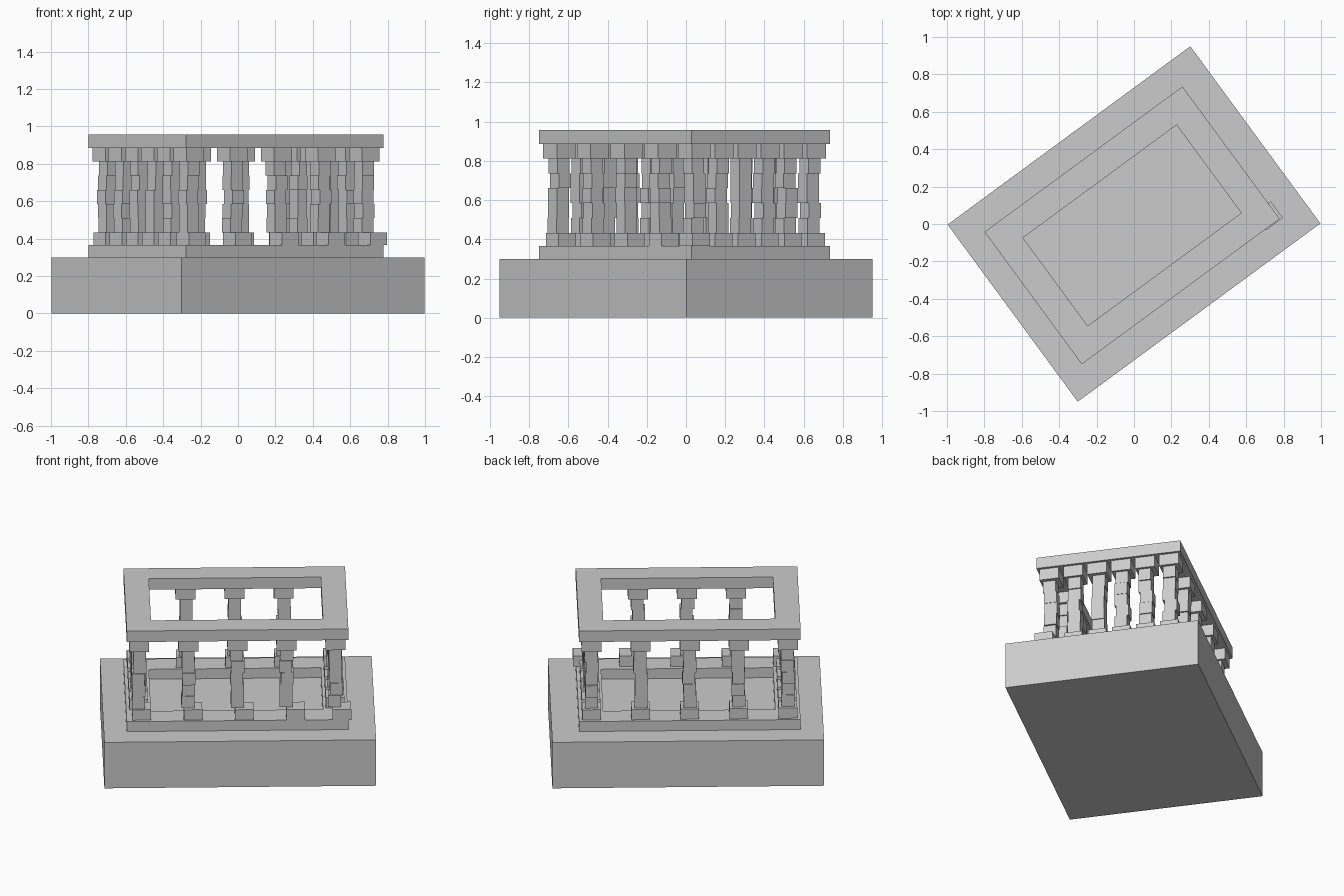
import bpy
import bmesh
import math
import random
from mathutils import Matrix, Vector

if "Cube" in bpy.data.objects:
    bpy.data.objects.remove(bpy.data.objects["Cube"])

random.seed(4)
TURN = Matrix.Rotation(math.radians(36.3), 4, 'Z')   # whole ruin is turned on the grid

stone = bpy.data.materials.new("grey stone")
stone.diffuse_color = (0.6, 0.6, 0.6, 1)
stone.use_nodes = True
stone.node_tree.nodes["Principled BSDF"].inputs["Base Color"].default_value = stone.diffuse_color


def build(name, boxes):
    """One object from boxes given as (u0, u1, v0, v1, z0, z1) in the turned frame."""
    bm = bmesh.new()
    for u0, u1, v0, v1, z0, z1 in boxes:
        m = Matrix.Translation(Vector(((u0 + u1) / 2, (v0 + v1) / 2, (z0 + z1) / 2)))
        m = m @ Matrix.Diagonal((u1 - u0, v1 - v0, z1 - z0, 1))
        bmesh.ops.create_cube(bm, size=1, matrix=TURN @ m)
    mesh = bpy.data.meshes.new(name)
    bm.to_mesh(mesh)
    bm.free()
    mesh.materials.append(stone)
    ob = bpy.data.objects.new(name, mesh)
    bpy.context.collection.objects.link(ob)


def block(u, v, w, z0, z1):
    return (u - w / 2, u + w / 2, v - w / 2, v + w / 2, z0, z1)


U0, U1, V = -0.669, 0.644, 0.439     # outer edges of the courses
W = 0.147                            # width of a course


def course(name, z0, z1, long_n, short_n):
    """Rectangular ring of stone blocks."""
    boxes = []
    step = (U1 - U0) / long_n
    for i in range(long_n):
        for v in (-V, V - W):
            boxes.append((U0 + i * step, U0 + (i + 1) * step, v, v + W, z0, z1))
    step = 2 * (V - W) / short_n
    for i in range(short_n):
        for u in (U0, U1 - W):
            v = -V + W + i * step
            boxes.append((u, u + W, v, v + step, z0, z1))
    build(name, boxes)


# Platform and the two block courses
build("platform", [(-0.805, 0.805, -0.5875, 0.5875, 0, 0.3)])
course("lower_course", 0.3, 0.365, 5, 2)
course("lintel", 0.885, 0.957, 3, 2)

# Column places: 5 along each long side, 6 along each short side
us = [-0.595 + 0.291 * i for i in range(5)]
vs = [-0.365 + 0.146 * i for i in range(6)]
places = [(u, v) for u in us for v in (vs[0], vs[-1])]
places += [(u, v) for u in (us[0], us[-1]) for v in vs[1:-1]]

for n, (u, v) in enumerate(places):
    # base stones of the front row have slipped sideways
    front = v < -0.36
    slip = 0.015 + 0.04 * min(1, (u + 0.6) / 0.9) if front else 0
    if front and u > 0.5:
        slip = 0.037
    out = -0.025 * (u + 0.6) / 1.17 if front else 0
    boxes = [block(u + slip, v + out, 0.11, 0.365, 0.433)]
    # five slightly uneven drums
    for k in range(5):
        du, dv = random.uniform(-0.006, 0.006), random.uniform(-0.006, 0.006)
        boxes.append(block(u + du, v + dv, 0.076, 0.433 + 0.0758 * k, 0.433 + 0.0758 * (k + 1)))
    # capital
    boxes.append(block(u, v, 0.118, 0.812, 0.885))
    build("column_%02d" % (n + 1), boxes)
